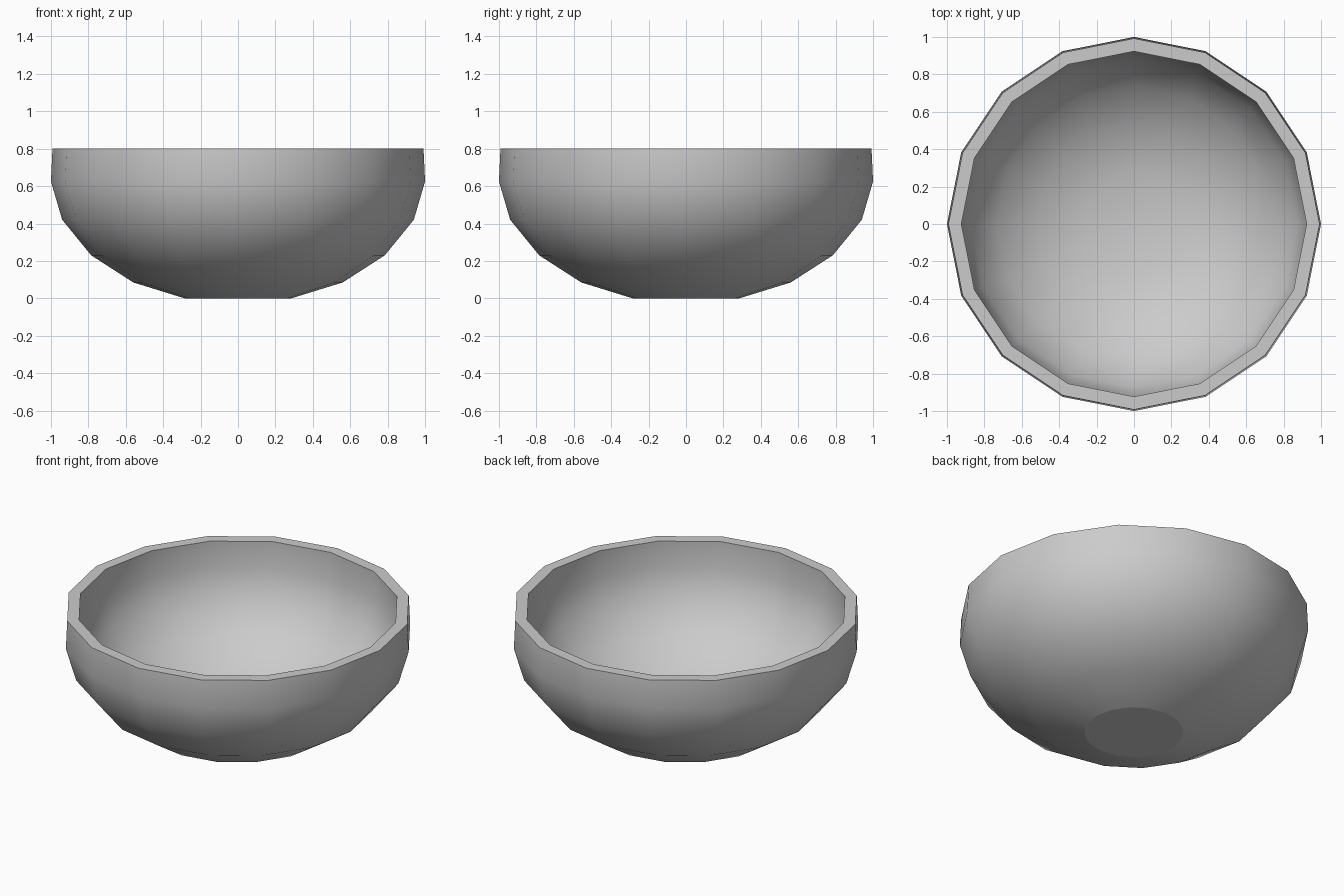
import bpy, bmesh, math

if "Cube" in bpy.data.objects:
    bpy.data.objects.remove(bpy.data.objects["Cube"])

SIDES = 16

# Half-profile (radius, height): outside from the foot up, then inside back down
outer = [(0.285, 0.0), (0.56, 0.085), (0.785, 0.23), (0.94, 0.42), (1.0, 0.625), (0.992, 0.8)]
inner = [(0.923, 0.8), (0.926, 0.63), (0.875, 0.45), (0.737, 0.284), (0.527, 0.148), (0.27, 0.07)]

bm = bmesh.new()


def ring(radius, height):
    return [bm.verts.new((radius * math.cos(2 * math.pi * i / SIDES),
                          radius * math.sin(2 * math.pi * i / SIDES), height))
            for i in range(SIDES)]


rings = [ring(r, z) for r, z in outer + inner]

# Walls and flat rim
for k, (a, b) in enumerate(zip(rings, rings[1:])):
    for i in range(SIDES):
        j = (i + 1) % SIDES
        face = bm.faces.new((a[i], a[j], b[j], b[i]))
        face.smooth = k != len(outer) - 1

# Flat foot and smooth inside floor
bm.faces.new(rings[0][::-1]).smooth = False
bm.faces.new(rings[-1]).smooth = True
bm.normal_update()

mesh = bpy.data.meshes.new("bowl")
bm.to_mesh(mesh)
bm.free()
bowl = bpy.data.objects.new("bowl", mesh)
bpy.context.collection.objects.link(bowl)
